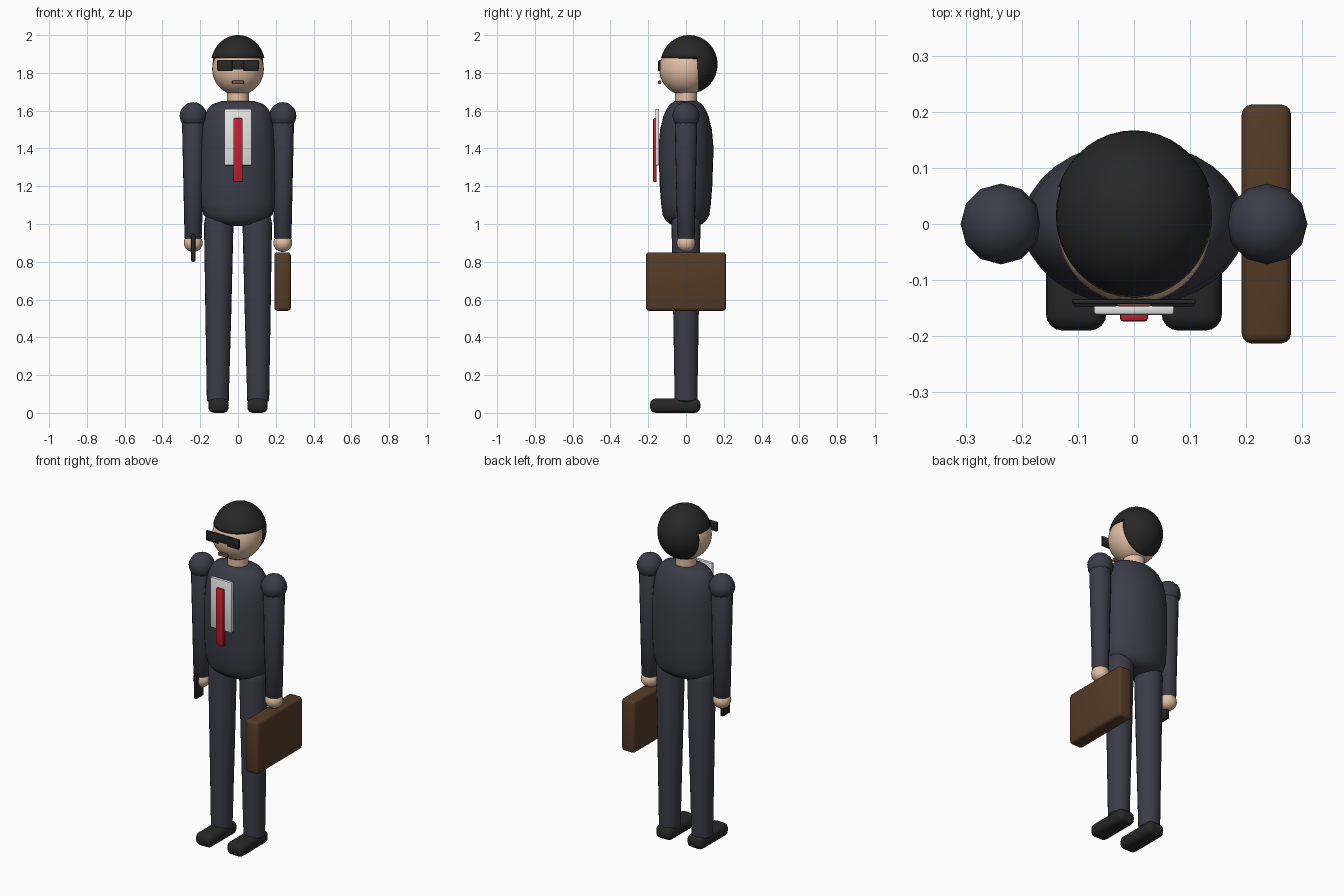
import bpy, bmesh, math
from mathutils import Vector

if "Cube" in bpy.data.objects:
    bpy.data.objects.remove(bpy.data.objects["Cube"])


def material(name, rgb):
    m = bpy.data.materials.new(name)
    m.diffuse_color = (*rgb, 1)
    m.use_nodes = True
    m.node_tree.nodes["Principled BSDF"].inputs["Base Color"].default_value = m.diffuse_color
    return m


SUIT = material("navy suit", (0.045, 0.045, 0.066))
SKIN = material("skin", (0.76, 0.52, 0.37))
BLACK = material("black", (0.02, 0.02, 0.02))
WHITE = material("white shirt", (0.82, 0.82, 0.82))
RED = material("red tie", (0.55, 0.015, 0.03))
LEATHER = material("brown leather", (0.09, 0.043, 0.02))
LIP = material("brown lips", (0.2, 0.08, 0.045))


def add(name, bm, mat, smooth=40):
    bmesh.ops.recalc_face_normals(bm, faces=bm.faces)
    mesh = bpy.data.meshes.new(name)
    bm.to_mesh(mesh)
    bm.free()
    mesh.materials.append(mat)
    ob = bpy.data.objects.new(name, mesh)
    bpy.context.collection.objects.link(ob)
    bpy.ops.object.select_all(action='DESELECT')
    bpy.context.view_layer.objects.active = ob
    ob.select_set(True)
    bpy.ops.object.shade_smooth_by_angle(angle=math.radians(smooth))
    return ob


def ellipsoid(centre, radii, u=32, v=20):
    bm = bmesh.new()
    bmesh.ops.create_uvsphere(bm, u_segments=u, v_segments=v, radius=1)
    bmesh.ops.scale(bm, vec=radii, verts=bm.verts)
    bmesh.ops.translate(bm, vec=centre, verts=bm.verts)
    return bm


def box(name, lo, hi, mat, bevel=0.0, segments=3):
    bm = bmesh.new()
    bmesh.ops.create_cube(bm, size=1)
    lo, hi = Vector(lo), Vector(hi)
    bmesh.ops.scale(bm, vec=hi - lo, verts=bm.verts)
    bmesh.ops.translate(bm, vec=(lo + hi) / 2, verts=bm.verts)
    if bevel:
        bmesh.ops.bevel(bm, geom=bm.edges[:], offset=bevel, segments=segments,
                        profile=0.5, affect='EDGES')
    return add(name, bm, mat)


def loft(name, rings, mat, sides=32):
    """Stack elliptical rings given as (x, z, radius_x, radius_y)."""
    bm = bmesh.new()
    loops = []
    for x, z, rx, ry in rings:
        angles = [2 * math.pi * i / sides for i in range(sides)]
        loops.append([bm.verts.new((x + rx * math.cos(a), ry * math.sin(a), z)) for a in angles])
    for a, b in zip(loops, loops[1:]):
        for i in range(sides):
            j = (i + 1) % sides
            bm.faces.new((a[i], a[j], b[j], b[i]))
    bm.faces.new(loops[0])
    bm.faces.new(loops[-1])
    return add(name, bm, mat)


# Torso and neck
loft("torso", [(0, 0.99, 0.05, 0.035), (0, 1.0, 0.115, 0.085), (0, 1.02, 0.158, 0.11),
               (0, 1.05, 0.183, 0.124), (0, 1.1, 0.197, 0.131), (0, 1.2, 0.2, 0.139),
               (0, 1.4, 0.198, 0.146), (0, 1.5, 0.192, 0.137), (0, 1.57, 0.178, 0.12),
               (0, 1.61, 0.16, 0.102), (0, 1.635, 0.135, 0.085), (0, 1.65, 0.09, 0.06)], SUIT)
loft("neck", [(0, 1.6, 0.058, 0.058), (0, 1.72, 0.058, 0.058)], SKIN, 24)

# Head
add("head", ellipsoid((0, -0.004, 1.82), (0.137, 0.138, 0.138)), SKIN)

# Hair: a shell cut away over the face
bm = ellipsoid((0, 0.016, 1.845), (0.143, 0.151, 0.155), 40, 28)
for co, no in (((0, 0, 1.88), (0, 0, 1)), ((0, 0.067, 0), (0, 1, 0))):
    bmesh.ops.bisect_plane(bm, geom=bm.verts[:] + bm.edges[:] + bm.faces[:],
                           plane_co=co, plane_no=no)
face_side = [f for f in bm.faces
             if f.calc_center_median().z < 1.88 and f.calc_center_median().y < 0.067]
bmesh.ops.delete(bm, geom=face_side, context='FACES')
hair = add("hair", bm, BLACK)
shell = hair.modifiers.new("thickness", 'SOLIDIFY')
shell.thickness = 0.03
shell.offset = -1

# Sunglasses and mouth
box("glasses_bar", (-0.11, -0.143, 1.818), (0.11, -0.134, 1.868), BLACK, 0.003, 2)
for s, side in ((-1, "left"), (1, "right")):
    xs = sorted((s * 0.03, s * 0.108))
    box(side + "_lens", (xs[0], -0.147, 1.81), (xs[1], -0.136, 1.866), BLACK, 0.003, 2)
box("mouth", (-0.031, -0.147, 1.741), (0.031, -0.132, 1.76), LIP, 0.004, 2)

# Shirt front and tie
box("shirt_front", (-0.072, -0.162, 1.31), (0.072, -0.142, 1.61), WHITE, 0.006, 2)
box("tie", (-0.025, -0.174, 1.222), (0.025, -0.155, 1.56), RED, 0.006, 2)

# Limbs on both sides
for s, side in ((-1, "left"), (1, "right")):
    ax = s * 0.237
    add(side + "_shoulder", ellipsoid((ax, 0, 1.573), (0.072, 0.072, 0.072), 12, 10), SUIT)
    loft(side + "_arm", [(ax, 0.918, 0.038, 0.038), (ax, 0.928, 0.046, 0.046),
                         (ax, 1.25, 0.053, 0.053), (ax, 1.56, 0.06, 0.06),
                         (ax, 1.6, 0.04, 0.04)], SUIT, 20)
    add(side + "_hand", ellipsoid((ax, 0, 0.9), (0.05, 0.05, 0.048), 20, 12), SKIN)
    loft(side + "_leg", [(s * 0.107, 0.055, 0.045, 0.045), (s * 0.107, 0.065, 0.058, 0.06),
                         (s * 0.104, 0.55, 0.069, 0.068), (s * 0.102, 1.0, 0.078, 0.077),
                         (s * 0.102, 1.04, 0.07, 0.07), (s * 0.102, 1.065, 0.045, 0.045)], SUIT, 24)
    shoe_x = s * 0.103
    box(side + "_shoe", (shoe_x - 0.054, -0.19, 0), (shoe_x + 0.054, 0.076, 0.076),
        BLACK, 0.03, 4)

# Carried items
box("briefcase", (0.192, -0.213, 0.54), (0.28, 0.213, 0.85), LEATHER, 0.018, 3)
box("phone", (-0.248, -0.066, 0.8), (-0.226, 0.004, 0.946), BLACK, 0.007, 2)
